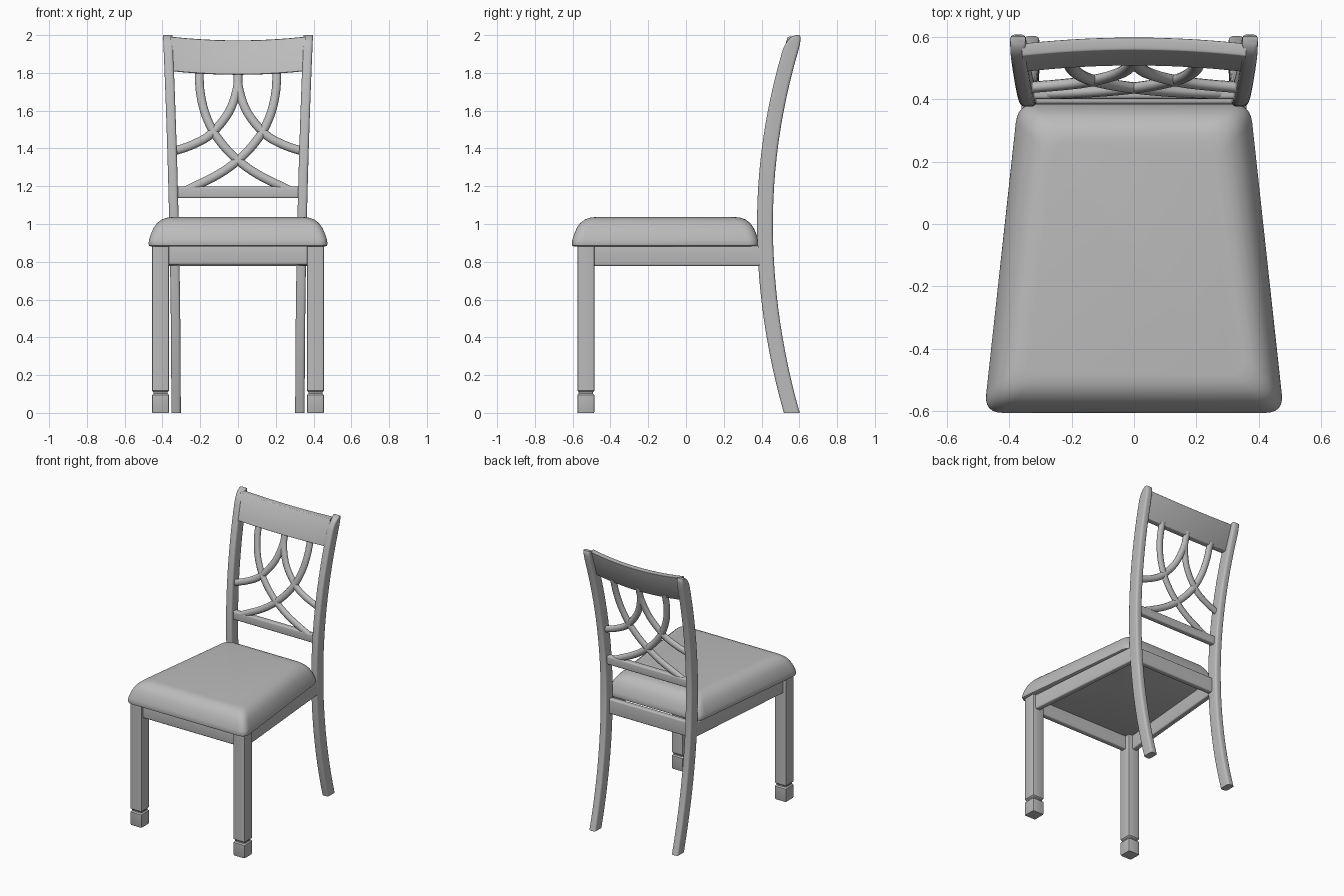
import bpy, bmesh, math
from mathutils import Vector

if "Cube" in bpy.data.objects:
    bpy.data.objects.remove(bpy.data.objects["Cube"])

grey = bpy.data.materials.new("plain grey")
grey.diffuse_color = (0.5, 0.5, 0.5, 1)
grey.use_nodes = True
grey.node_tree.nodes["Principled BSDF"].inputs["Base Color"].default_value = grey.diffuse_color


def finish(name, bm, angle=38):
    bmesh.ops.recalc_face_normals(bm, faces=bm.faces)
    me = bpy.data.meshes.new(name)
    bm.to_mesh(me)
    bm.free()
    me.materials.append(grey)
    ob = bpy.data.objects.new(name, me)
    bpy.context.collection.objects.link(ob)
    bpy.ops.object.select_all(action='DESELECT')
    ob.select_set(True)
    bpy.context.view_layer.objects.active = ob
    bpy.ops.object.shade_smooth_by_angle(angle=math.radians(angle))
    return ob


def loft(name, rings):
    """Skin a list of equal-length point rings and cap both ends."""
    bm = bmesh.new()
    rows = [[bm.verts.new(p) for p in ring] for ring in rings]
    n = len(rows[0])
    for a, b in zip(rows, rows[1:]):
        for i in range(n):
            j = (i + 1) % n
            bm.faces.new((a[i], a[j], b[j], b[i]))
    bm.faces.new(rows[0])
    bm.faces.new(rows[-1])
    return finish(name, bm)


def rounded(corners, r, seg=4):
    """Round the corners of a flat polygon of 2D points."""
    pts = []
    c = [Vector(p) for p in corners]
    for i, p in enumerate(c):
        a = p + (c[i - 1] - p).normalized() * r
        b = p + (c[(i + 1) % len(c)] - p).normalized() * r
        for k in range(seg + 1):
            t = k / seg
            pts.append(a * (1 - t) ** 2 + p * 2 * t * (1 - t) + b * t * t)
    return pts


def rect(hx, hy, r, seg=4):
    return rounded([(-hx, -hy), (hx, -hy), (hx, hy), (-hx, hy)], r, seg)


def beam(name, p0, p1, z0, z1, thick):
    """Horizontal bar between two plan points, with softened edges."""
    a, b = Vector(p0), Vector(p1)
    d = (b - a).normalized()
    side = Vector((-d.y, d.x))
    prof = rect(thick / 2, (z1 - z0) / 2, 0.01, 3)
    zc = (z0 + z1) / 2
    return loft(name, [[(*(e + side * q.x), zc + q.y) for q in prof] for e in (a, b)])


def post_y(z):
    """Side-view curve of the back posts."""
    return 0.418 + (0.16 if z > 1 else 0.142) * (z - 1) ** 2


def post_x(z):
    return 0.328 + 0.044 * (z / 2) ** 2


# Padded seat: trapezoid with a rounded cushion profile
seat_profile = [(0.015, 0.88), (0.003, 0.885), (0, 0.897), (0.004, 0.92), (0.014, 0.95),
                (0.027, 0.98), (0.045, 1.005), (0.07, 1.024), (0.095, 1.033), (0.12, 1.036)]
loft("seat", [[(p.x, p.y, z) for p in rounded(
    [(-0.48 + d, -0.605 + d), (0.48 - d, -0.605 + d),
     (0.372 - d, 0.385 - d), (-0.372 + d, 0.385 - d)], 0.06, 6)]
    for d, z in seat_profile])

# Legs and back posts
leg_profile = [(0, 0.043), (0.006, 0.045), (0.094, 0.045), (0.102, 0.038), (0.110, 0.038),
               (0.118, 0.045), (0.885, 0.045)]
post_levels = [(i * 0.08, 0.042) for i in range(25)] + [
    (1.95, 0.039), (1.97, 0.034), (1.985, 0.028), (1.995, 0.019), (2.0, 0.01)]
for s, label in ((-1, "left"), (1, "right")):
    loft("front_leg_" + label, [[(s * 0.41 + p.x, -0.53 + p.y, z) for p in rect(h, h, 0.008, 2)]
                                for z, h in leg_profile])
    loft("back_post_" + label,
         [[(s * post_x(z) + p.x, post_y(z) + p.y + (0.042 - h) * 0.4, z)
           for p in rect(0.025, h, min(0.016, h * 0.9))] for z, h in post_levels])
    beam("side_apron_" + label, (s * 0.415, -0.5), (s * 0.337, 0.41), 0.778, 0.885, 0.04)

# Front and back aprons, lower back bar
beam("front_apron", (-0.38, -0.54), (0.38, -0.54), 0.785, 0.885, 0.04)
beam("back_apron", (-0.33, 0.405), (0.33, 0.405), 0.778, 0.885, 0.04)
beam("lower_back_bar", (-0.335, 0.421), (0.335, 0.421), 1.137, 1.198, 0.04)

# Curved top rail, bowed backwards and leaning with the posts
rail = []
for i in range(25):
    t = i / 12 - 1
    top, bot = 1.972 + 0.02 * t * t, 1.79 + 0.02 * t * t
    ring = []
    for p in rect(0.02, 0.5, 0.018):
        z = (top + bot) / 2 + p.y * (top - bot)
        ring.append((0.358 * t, post_y(z) - 0.017 + 0.026 * (1 - t * t) + p.x, z))
    rail.append(ring)
loft("top_rail", rail)


def slat(name, pts, s):
    """Sweep an oval along a smooth path drawn in the front view."""
    P = [Vector(p) for p in pts]
    P = [2 * P[0] - P[1]] + P + [2 * P[-1] - P[-2]]
    path = []
    for a, b, c, d in zip(P, P[1:], P[2:], P[3:]):
        for k in range(6):
            t = k / 6
            path.append(0.5 * (2 * b + (c - a) * t + (2 * a - 5 * b + 4 * c - d) * t * t
                               + (3 * b - a - 3 * c + d) * t ** 3))
    path.append(P[-2])
    line = []
    for q in path:
        bow = 0.02 * (1 - (q.x / 0.35) ** 2) * max(0, (q.y - 1.2) / 0.6)
        line.append(Vector((s * q.x, post_y(q.y) - 0.005 + bow, q.y)))
    rings = []
    for i, c in enumerate(line):
        tan = (line[min(i + 1, len(line) - 1)] - line[max(i - 1, 0)]).normalized()
        u = tan.cross(Vector((0, 1, 0))).normalized()
        v = u.cross(tan)
        rings.append([c + u * 0.023 * math.cos(a) + v * 0.018 * math.sin(a)
                      for a in (k * math.tau / 12 for k in range(12))])
    return loft(name, rings)


# Interlaced curved slats of the backrest
for s, label in ((-1, "left"), (1, "right")):
    slat("long_slat_" + label, [(0.206, 1.82), (0.2, 1.7), (0.172, 1.58), (0.115, 1.465),
                                (0.02, 1.355), (-0.1, 1.265), (-0.27, 1.18)], s)
    slat("short_slat_" + label, [(0.0, 1.82), (0.004, 1.72), (0.05, 1.59), (0.145, 1.475),
                                 (0.24, 1.42), (0.34, 1.385)], s)
